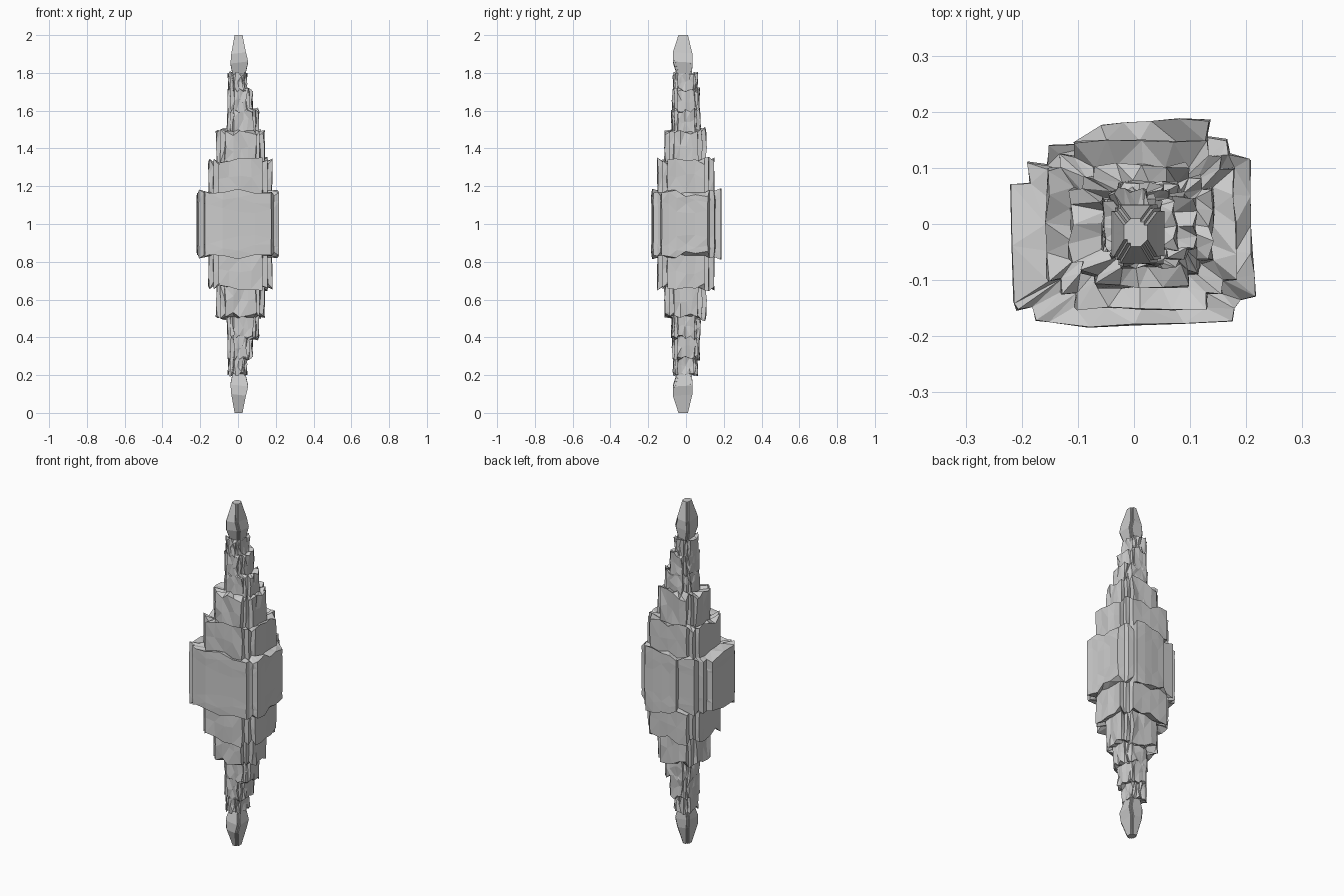
import bpy, bmesh, random

if "Cube" in bpy.data.objects:
    bpy.data.objects.remove(bpy.data.objects["Cube"])

rng = random.Random(11)


def j(a):
    return rng.uniform(-a, a)


def stepped_outline(x0, x1, y0, y1, s):
    """Rectangle with two notches at each corner; the flat sides get extra points."""
    def side(a, b):
        return [a + (b - a) * t for t in (0, .25, .5, .75, 1)]
    xs, ys = side(x0 + 2*s, x1 - 2*s), side(y0 + 2*s, y1 - 2*s)
    pts = [(x, y0) for x in xs]
    pts += [(x1 - 2*s, y0 + s), (x1 - s, y0 + s), (x1 - s, y0 + 2*s)]
    pts += [(x1, y) for y in ys]
    pts += [(x1 - s, y1 - 2*s), (x1 - s, y1 - s), (x1 - 2*s, y1 - s)]
    pts += [(x, y1) for x in reversed(xs)]
    pts += [(x0 + 2*s, y1 - s), (x0 + s, y1 - s), (x0 + s, y1 - 2*s)]
    pts += [(x0, y) for y in reversed(ys)]
    pts += [(x0 + s, y0 + 2*s), (x0 + s, y0 + s), (x0 + 2*s, y0 + s)]
    return pts


def loft(name, rings):
    """Closed faceted shell from upper-half rings, reflected about z = 1."""
    full = [[(x, y, 1 - h) for x, y, h in r] for r in reversed(rings)]
    full += [[(x, y, 1 + h) for x, y, h in r] for r in rings]
    bm = bmesh.new()
    vs = [[bm.verts.new(p) for p in r] for r in full]
    n = len(vs[0])
    for a, b in zip(vs, vs[1:]):
        for i in range(n):
            k = (i + 1) % n
            bm.faces.new((a[i], a[k], b[k], b[i]))
    bm.faces.new(list(reversed(vs[0])))
    bm.faces.new(vs[-1])
    bmesh.ops.triangulate(bm, faces=bm.faces[:])
    bmesh.ops.recalc_face_normals(bm, faces=bm.faces[:])
    me = bpy.data.meshes.new(name)
    bm.to_mesh(me)
    bm.free()
    ob = bpy.data.objects.new(name, me)
    bpy.context.scene.collection.objects.link(ob)
    return ob


def tier_rings(outline, base, top, rough, ragged):
    """Jagged block: near-level base, crumpled wall, ragged upper edge, bumpy ledge."""
    rings = []
    tops = [top + j(ragged) for _ in outline]
    for f in (0.0, 0.5, 1.0):
        rings.append([(x + j(rough), y + j(rough),
                       base + (t - base) * f + (j(0.014) if f < 1 else 0))
                      for (x, y), t in zip(outline, tops)])
    return rings


# Widest central band with its uneven notched outline
band_outline = [
    (-.15, -.175), (-.08, -.185), (.0, -.18), (.09, -.176), (.175, -.172),
    (.18, -.15), (.19, -.135), (.217, -.13),
    (.213, -.09), (.21, -.05), (.207, .0), (.207, .05), (.207, .115),
    (.17, .125), (.165, .15), (.13, .155),
    (.135, .185), (.08, .188), (.03, .183), (-.02, .179), (-.06, .177),
    (-.05, .145), (-.15, .14), (-.155, .105),
    (-.19, .11), (-.185, .072), (-.22, .07), (-.217, -.04), (-.215, -.14),
    (-.208, -.153), (-.18, -.148), (-.175, -.173)]
rings = tier_rings(band_outline, 0.07, 0.165, 0.002, 0.025)

# Narrower, higher tiers: x range, y range, notch, base, top, roughness, raggedness
for s in ((-.155, .18, -.15, .148, .025, .165, .33, .004, .026),
          (-.112, .138, -.11, .105, .022, .32, .488, .006, .026),
          (-.055, .108, -.075, .073, .015, .49, .60, .006, .018),
          (-.05, .074, -.07, .07, .013, .60, .71, .006, .016),
          (-.052, .047, -.066, .060, .011, .71, .795, .006, .014)):
    rings += tier_rings(stepped_outline(*s[:5]), *s[5:])

# Pointed end crystals, flared then tapering to blunt tips
for h, x0, x1, y0, y1 in ((.79, -.028, .04, -.05, .03), (.85, -.04, .054, -.068, .035),
                          (.90, -.036, .042, -.07, .034), (1.0, -.018, .024, -.04, .010)):
    t = .12 if h < 1 else 0
    rings.append([(x, y, h + t * (x - y * .5)) for x, y in
                  stepped_outline(x0, x1, y0, y1, .006)])

loft("crystal_spindle", rings)
